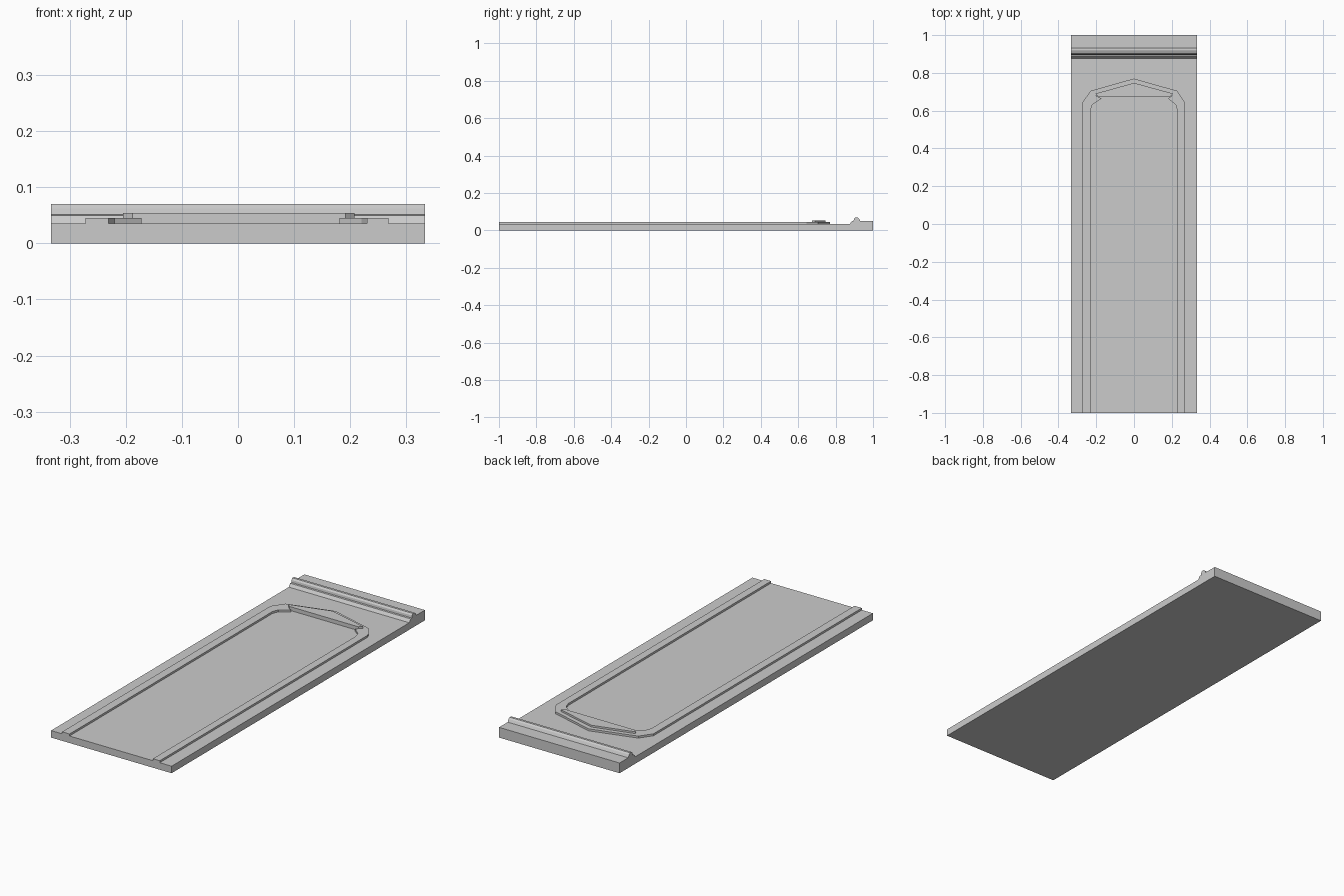
import bpy, bmesh
from mathutils import Vector

if "Cube" in bpy.data.objects:
    bpy.data.objects.remove(bpy.data.objects["Cube"])


def prism(name, points, direction):
    """Extrude a closed 3D outline along a direction into a solid."""
    bm = bmesh.new()
    face = bm.faces.new([bm.verts.new(p) for p in points])
    ext = bmesh.ops.extrude_face_region(bm, geom=[face], use_keep_orig=True)
    verts = [g for g in ext["geom"] if isinstance(g, bmesh.types.BMVert)]
    bmesh.ops.translate(bm, verts=verts, vec=Vector(direction))
    bmesh.ops.recalc_face_normals(bm, faces=bm.faces)
    mesh = bpy.data.meshes.new(name)
    bm.to_mesh(mesh)
    bm.free()
    obj = bpy.data.objects.new(name, mesh)
    bpy.context.collection.objects.link(obj)
    return obj


HALF_W = 0.333
BASE_Z = 0.035

# Slab with the moulded cornice at the back, as one side profile
profile = [(-1, 0), (1, 0), (1, 0.051), (0.932, 0.051), (0.925, 0.064),
           (0.917, 0.07), (0.905, 0.07), (0.898, 0.062), (0.896, 0.051),
           (0.887, 0.05), (0.876, BASE_Z), (-1, BASE_Z)]
prism("wall_slab", [(-HALF_W, y, z) for y, z in profile], (2 * HALF_W, 0, 0))

# Raised band around the recessed panel: outer edge up and over, inner edge back
outer = [(-0.272, -1), (-0.272, 0.645), (-0.23, 0.705), (0, 0.77),
         (0.228, 0.705), (0.268, 0.645), (0.268, -1)]
inner = [(0.23, -1), (0.23, 0.6), (0.22, 0.632), (0.181, 0.664), (0.2, 0.679),
         (-0.2, 0.679), (-0.172, 0.664), (-0.22, 0.632), (-0.231, 0.6), (-0.231, -1)]
prism("arch_band", [(x, y, BASE_Z) for x, y in outer + inner], (0, 0, 0.01))

# Low pediment under the arch peak
pediment = [(-0.188, 0.675), (0.192, 0.675), (0.208, 0.69), (0, 0.747), (-0.205, 0.69)]
prism("pediment", [(x, y, BASE_Z) for x, y in pediment], (0, 0, 0.019))
